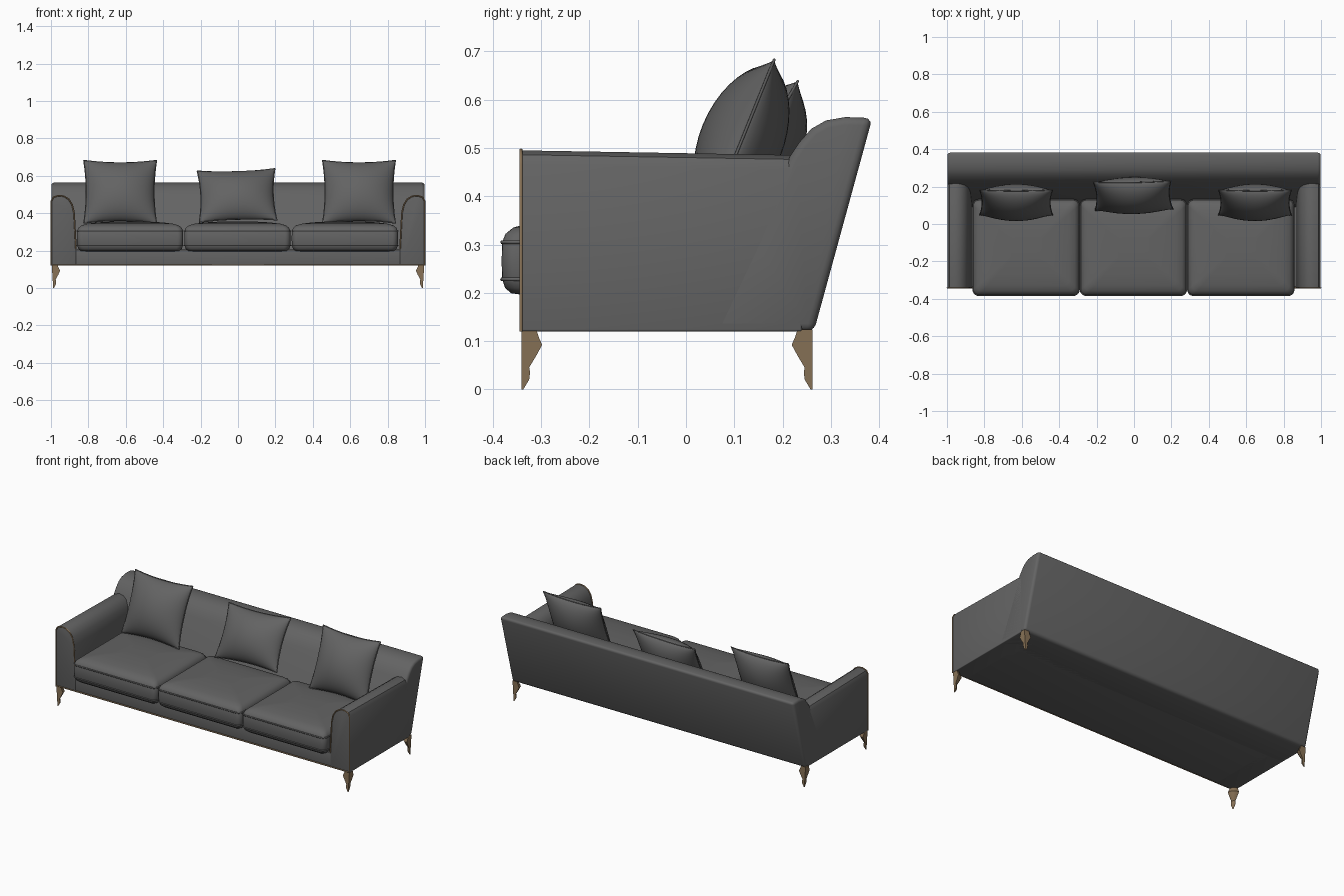
import bpy, bmesh, math
from mathutils import Matrix, Vector

if "Cube" in bpy.data.objects:
    bpy.data.objects.remove(bpy.data.objects["Cube"])


def material(name, rgb):
    m = bpy.data.materials.new(name)
    m.diffuse_color = (*rgb, 1)
    m.use_nodes = True
    m.node_tree.nodes["Principled BSDF"].inputs["Base Color"].default_value = m.diffuse_color
    return m


FABRIC = material("grey fabric", (0.125, 0.125, 0.125))
WOOD = material("brown wood", (0.25, 0.17, 0.095))


def finish(name, bm, mat, bevel=0.0, smooth=40):
    """Turn a bmesh into a smooth-shaded object, rounding its sharp edges."""
    bmesh.ops.recalc_face_normals(bm, faces=bm.faces[:])
    if bevel:
        edges = [e for e in bm.edges if len(e.link_faces) == 2
                 and e.calc_face_angle(0) > math.radians(45)]
        bmesh.ops.bevel(bm, geom=edges, offset=bevel, segments=3, profile=0.5,
                        affect='EDGES', clamp_overlap=True)
        bmesh.ops.recalc_face_normals(bm, faces=bm.faces[:])
    me = bpy.data.meshes.new(name)
    bm.to_mesh(me)
    bm.free()
    me.materials.append(mat)
    ob = bpy.data.objects.new(name, me)
    bpy.context.collection.objects.link(ob)
    bpy.ops.object.select_all(action='DESELECT')
    ob.select_set(True)
    bpy.context.view_layer.objects.active = ob
    bpy.ops.object.shade_smooth_by_angle(angle=math.radians(smooth))
    return ob


def loft(rings):
    """Skin a stack of equal-length rings and cap both ends."""
    bm = bmesh.new()
    vs = [[bm.verts.new(p) for p in r] for r in rings]
    n = len(vs[0])
    for a, b in zip(vs, vs[1:]):
        for i in range(n):
            j = (i + 1) % n
            bm.faces.new((a[i], a[j], b[j], b[i]))
    bm.faces.new(vs[0])
    bm.faces.new(vs[-1])
    return bm


def tube(name, pts, radius, mat, closed=True):
    cu = bpy.data.curves.new(name, 'CURVE')
    cu.dimensions = '3D'
    cu.bevel_depth = radius
    cu.bevel_resolution = 1
    sp = cu.splines.new('POLY')
    sp.points.add(len(pts) - 1)
    for p, q in zip(sp.points, pts):
        p.co = (*q, 1)
    sp.use_cyclic_u = closed
    cu.materials.append(mat)
    ob = bpy.data.objects.new(name, cu)
    bpy.context.collection.objects.link(ob)


# Base frame under the cushions
bm = bmesh.new()
bmesh.ops.create_cube(bm, size=1, matrix=Matrix.Translation((0, -0.069, 0.1625))
                      @ Matrix.Diagonal((1.8, 0.538, 0.085, 1)))
finish("base", bm, FABRIC, 0.004)

# Sloping backrest, a side profile run across the full width
BACK = [(0.05, 0.12), (0.265, 0.12), (0.386, 0.562), (0.33, 0.564), (0.29, 0.557),
        (0.26, 0.54), (0.235, 0.512), (0.215, 0.482), (0.135, 0.30)]
finish("backrest", loft([[(x, y, z) for y, z in BACK] for x in (-0.998, 0.998)]),
       FABRIC, 0.016)

# Arms: square outside, rolled over to the inside
ARM = [(0.998, 0.12), (0.998, 0.465), (0.987, 0.486), (0.96, 0.495), (0.93, 0.491),
       (0.905, 0.475), (0.886, 0.445), (0.876, 0.40), (0.866, 0.21), (0.866, 0.12)]
for side, s in (("left", -1), ("right", 1)):
    rings = [[(s * x, y, z - (drop if z > 0.3 else 0)) for x, z in ARM]
             for y, drop in ((-0.341, 0), (0.24, 0.01))]
    finish(side + "_arm", loft(rings), FABRIC, 0.004)
    # wood trim round the front edge of the arm
    tube(side + "_arm_trim", [(s * x, -0.342, z) for x, z in ARM[:-1]], 0.004, WOOD,
         closed=False)
tube("base_trim", [(-0.996, -0.34, 0.123), (0.996, -0.34, 0.123)], 0.004, WOOD, False)


def rounded_rect(cx, cy, hx, hy, r, z):
    pts = []
    for k, (sx, sy) in enumerate(((1, 1), (-1, 1), (-1, -1), (1, -1))):
        for i in range(6):
            a = math.radians(90 * k + 18 * i)
            pts.append((cx + sx * (hx - r) + r * math.cos(a),
                        cy + sy * (hy - r) + r * math.sin(a), z))
    return pts


# Three seat cushions with two rows of piping
SEAT = [(0.195, 0.05), (0.199, 0.02), (0.21, 0.007), (0.228, 0.001), (0.265, 0.0),
        (0.305, 0.001), (0.322, 0.008), (0.335, 0.024), (0.344, 0.055),
        (0.351, 0.11), (0.356, 0.20)]
for name, cx in (("left", -0.577), ("middle", -0.003), ("right", 0.571)):
    hx, hy, cy = 0.284, 0.256, -0.126
    rings = [rounded_rect(cx, cy, hx - d, hy - d, max(0.03 - d * 0.1, 0.01), z)
             for z, d in SEAT]
    finish(name + "_seat_cushion", loft(rings), FABRIC, smooth=60)
    for row, z in (("lower", 0.228), ("upper", 0.305)):
        tube(f"{name}_seat_{row}_piping",
             rounded_rect(cx, cy, hx - 0.001, hy - 0.001, 0.03, z), 0.004, FABRIC)


def pillow(name, centre, hw, hh, thick, lean, roll, n=20):
    """Puffed square pillow with pulled-in edges and a seam cord."""
    mat = (Matrix.Translation(centre) @ Matrix.Rotation(-math.radians(lean), 4, 'X')
           @ Matrix.Rotation(math.radians(roll), 4, 'Y'))

    def point(i, j, side):
        # cosine spacing packs the rows near the seam
        u, v = -math.cos(math.pi * i / n), -math.cos(math.pi * j / n)
        puff = max((1 - u * u) * (1 - v * v), 0) ** 0.6
        return mat @ Vector((hw * u * (1 - 0.07 * (1 - v * v)), side * thick * puff,
                             hh * v * (1 - 0.08 * (1 - u * u))))

    bm = bmesh.new()
    for side in (-1, 1):
        g = [[bm.verts.new(point(i, j, side)) for j in range(n + 1)]
             for i in range(n + 1)]
        for i in range(n):
            for j in range(n):
                bm.faces.new((g[i][j], g[i + 1][j], g[i + 1][j + 1], g[i][j + 1]))
    bmesh.ops.remove_doubles(bm, verts=bm.verts[:], dist=0.0002)
    finish(name, bm, FABRIC, smooth=60)
    rim = ([(i, 0) for i in range(n)] + [(n, j) for j in range(n)]
           + [(i, n) for i in range(n, 0, -1)] + [(0, j) for j in range(n, 0, -1)])
    tube(name + "_seam", [point(i, j, 0) for i, j in rim], 0.003, FABRIC)


# Three loose pillows leaning on the back
pillow("left_pillow", (-0.63, 0.115, 0.515), 0.195, 0.181, 0.087, 22, 0)
pillow("right_pillow", (0.647, 0.115, 0.515), 0.195, 0.181, 0.087, 22, 0)
pillow("middle_pillow", (-0.005, 0.152, 0.495), 0.208, 0.157, 0.085, 29, -2)

# Carved corner legs: tapering wedges with the square corner outward
LEG = [(0.0, 0.004), (0.02, 0.016), (0.035, 0.018), (0.045, 0.016), (0.07, 0.031),
       (0.092, 0.043), (0.108, 0.036), (0.124, 0.031)]
for side, sx in (("left", -1), ("right", 1)):
    for end, y0, sy in (("front", -0.341, 1), ("back", 0.262, -1)):
        rings = []
        for z, s in LEG:
            ox = 0.988 + 0.008 * z / 0.124
            rings.append([(sx * (ox - a * s), y0 + sy * b * s, z) for a, b in
                          ((0, 0), (1, 0), (0.92, 0.5), (0.72, 0.72), (0.5, 0.92), (0, 1))])
        finish(f"{end}_{side}_leg", loft(rings), WOOD, smooth=35)
